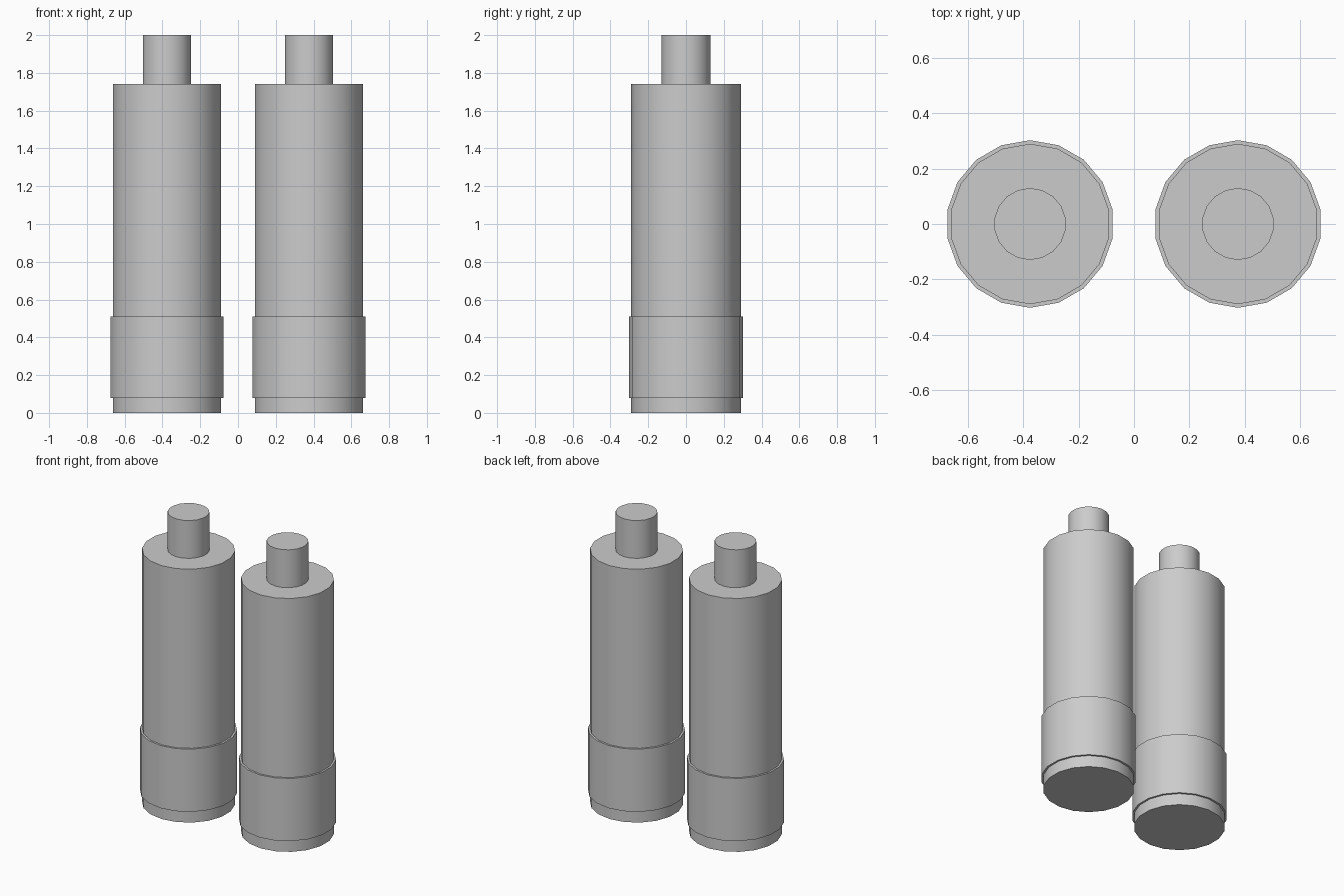
import bpy
import math

if "Cube" in bpy.data.objects:
    bpy.data.objects.remove(bpy.data.objects["Cube"])

SIDES = 18      # vertex on +y, flats facing +-x
SPACING = 0.376

grey = bpy.data.materials.new("plain grey")
grey.diffuse_color = (0.6, 0.6, 0.6, 1.0)
grey.use_nodes = True
grey.node_tree.nodes["Principled BSDF"].inputs["Base Color"].default_value = grey.diffuse_color


def cylinder(name, x, radius, z0, z1):
    bpy.ops.mesh.primitive_cylinder_add(
        vertices=SIDES, radius=radius, depth=z1 - z0,
        location=(x, 0, (z0 + z1) / 2))
    ob = bpy.context.object
    ob.name = name
    ob.data.materials.append(grey)
    bpy.ops.object.shade_smooth_by_angle(angle=math.radians(30))
    return ob


for side, x in (("left", -SPACING), ("right", SPACING)):
    # main barrel
    cylinder(side + "_body", x, 0.29, 0.0, 1.74)
    # slightly wider band around the lower end
    cylinder(side + "_sleeve", x, 0.303, 0.08, 0.51)
    # narrow stud on top
    cylinder(side + "_top_pin", x, 0.13, 1.74, 2.0)
